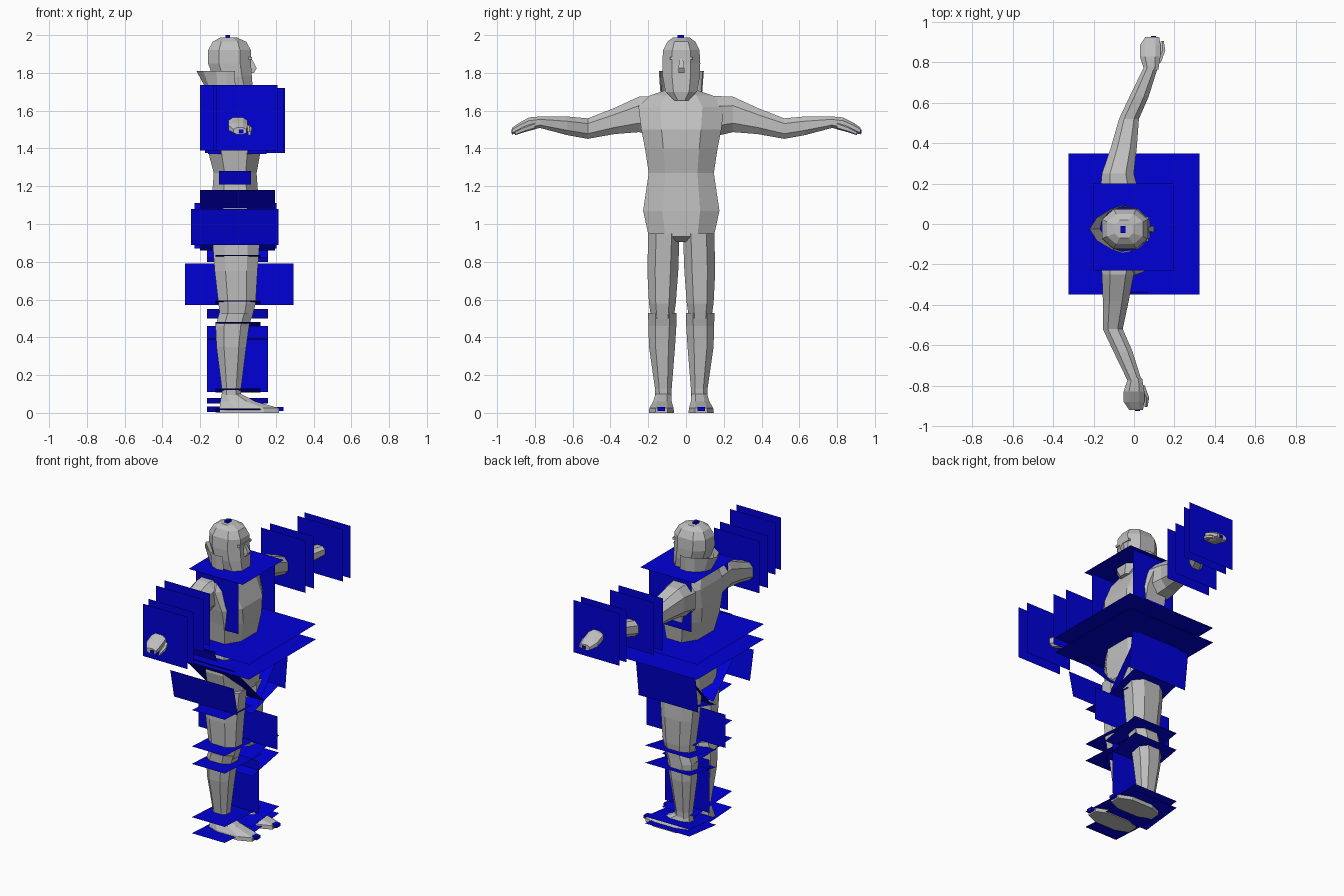
import bpy, bmesh, math
from mathutils import Vector

def material(name, rgb):
    m = bpy.data.materials.new(name)
    m.diffuse_color = (*rgb, 1)
    return m

GREY = material("body grey", (0.52, 0.52, 0.52))
BLUE = material("plane blue", (0.0, 0.0, 0.68))
MID = -0.025            # the body's mirror plane in y

def finish(name, bm, mat, fix=True):
    if fix:
        bmesh.ops.recalc_face_normals(bm, faces=bm.faces)
    me = bpy.data.meshes.new(name)
    bm.to_mesh(me)
    bm.free()
    me.materials.append(mat)
    ob = bpy.data.objects.new(name, me)
    bpy.context.collection.objects.link(ob)
    return ob

def loft(name, rings, axis="z", sides=8, power=0.8):
    """Rings are (position on axis, x centre, other centre, x radius, other radius)."""
    bm = bmesh.new()
    loops = []
    for p, cx, co, rx, ro in rings:
        loop = []
        for i in range(sides):
            a = 2 * math.pi * (i + 0.5) / sides
            c, s = math.cos(a), math.sin(a)
            x = cx + rx * math.copysign(abs(c) ** power, c) * 1.05
            o = co + ro * math.copysign(abs(s) ** power, s) * 1.05
            loop.append(bm.verts.new((x, o, p) if axis == "z" else (x, p, o)))
        loops.append(loop)
    for a, b in zip(loops, loops[1:]):
        for i in range(sides):
            j = (i + 1) % sides
            bm.faces.new((a[i], a[j], b[j], b[i]))
    bm.faces.new(loops[0])
    bm.faces.new(loops[-1])
    return finish(name, bm, GREY)

def plane(name, x0, x1, a, b):
    """Thin sheet spanning x0..x1 between two (y, z) points."""
    bm = bmesh.new()
    bm.faces.new([bm.verts.new(v) for v in
                  ((x0, *a), (x1, *a), (x1, *b), (x0, *b))])
    finish(name, bm, BLUE, False)

def box(name, lo, hi, mat=BLUE):
    bm = bmesh.new()
    bmesh.ops.create_cube(bm, size=1)
    for v in bm.verts:
        v.co = Vector([(l + h) / 2 + c * (h - l) for l, h, c in zip(lo, hi, v.co)])
    return finish(name, bm, mat)

# Torso
loft("torso", [(0.905, -0.015, MID, 0.09, 0.04), (0.935, -0.015, MID, 0.13, 0.175),
               (1.07, -0.015, MID, 0.13, 0.205), (1.27, -0.015, MID, 0.115, 0.175),
               (1.40, -0.02, MID, 0.145, 0.195), (1.50, -0.025, MID, 0.15, 0.215),
               (1.62, -0.05, MID, 0.12, 0.23), (1.68, -0.06, MID, 0.09, 0.17),
               (1.71, -0.06, MID, 0.07, 0.08)])

# Neck, head, nose, brow
loft("neck", [(1.66, -0.06, MID, 0.08, 0.09), (1.78, -0.05, MID, 0.075, 0.075)])
loft("head", [(1.655, 0.035, MID, 0.035, 0.04), (1.70, 0.0, MID, 0.08, 0.085),
              (1.78, -0.03, MID, 0.105, 0.1), (1.85, -0.045, MID, 0.115, 0.102),
              (1.92, -0.045, MID, 0.115, 0.098), (1.965, -0.045, MID, 0.09, 0.075),
              (1.987, -0.05, MID, 0.045, 0.045)])
loft("nose", [(1.80, 0.065, MID, 0.025, 0.02), (1.825, 0.075, MID, 0.03, 0.02),
              (1.88, 0.06, MID, 0.012, 0.01)], sides=4)
box("brow", (0.03, MID - 0.06, 1.87), (0.073, MID + 0.06, 1.885), GREY)

# Upturned collar, open at the front, peaked at the back
bm = bmesh.new()
rows = []
for i in range(9):
    a = math.radians(68 + 28 * i)
    back = max(0, -math.cos(a)) ** 2
    low = bm.verts.new((-0.05 + 0.10 * math.cos(a), MID + 0.11 * math.sin(a), 1.68))
    top = bm.verts.new((-0.05 + (0.09 + 0.08 * back) * math.cos(a),
                        MID + 0.12 * math.sin(a), 1.81))
    rows.append((low, top))
for (a, b), (c, d) in zip(rows, rows[1:]):
    bm.faces.new((a, c, d, b))
finish("collar", bm, GREY)

# Legs and feet
for side, s in (("right", -1), ("left", 1)):
    def y(off):
        return MID + s * off
    loft(side + "_thigh", [(0.50, -0.01, y(0.10), 0.085, 0.06),
                           (0.58, -0.005, y(0.10), 0.10, 0.072),
                           (0.75, -0.01, y(0.098), 0.115, 0.083),
                           (0.95, -0.01, y(0.092), 0.13, 0.084)])
    loft(side + "_calf", [(0.05, -0.035, y(0.095), 0.05, 0.042),
                          (0.13, -0.035, y(0.095), 0.052, 0.045),
                          (0.35, -0.035, y(0.102), 0.08, 0.07),
                          (0.46, -0.03, y(0.10), 0.09, 0.075),
                          (0.53, -0.01, y(0.10), 0.09, 0.077)])
    loft(side + "_foot", [(0.0, 0.06, y(0.105), 0.16, 0.068),
                          (0.025, 0.06, y(0.105), 0.16, 0.065),
                          (0.06, 0.0, y(0.10), 0.095, 0.05),
                          (0.10, -0.035, y(0.095), 0.052, 0.042)])
    box(side + "_toe_marker", (0.205, y(0.105) - 0.02, 0.01), (0.24, y(0.105) + 0.02, 0.03))

# Arms and hands: the left reaches a little further forward
for side, s, dx, dy in (("right", -1, 0.0, 0.0), ("left", 1, 0.08, 0.005)):
    loft(side + "_arm", [(s * 0.14, -0.07, 1.57, 0.10, 0.11),
                         (s * 0.25, -0.08, 1.58, 0.08, 0.095),
                         (s * 0.38, -0.09 + dx * 0.5, 1.545, 0.065, 0.07),
                         (s * 0.52, -0.105 + dx, 1.505, 0.05, 0.055),
                         (s * 0.63, -0.055 + dx, 1.52, 0.048, 0.05),
                         (s * 0.78, 0.005 + dx, 1.54, 0.035, 0.03)], axis="y")
    loft(side + "_hand", [(s * 0.765, 0.005 + dx, 1.54, 0.036, 0.03),
                          (s * 0.83, 0.0 + dx, 1.53, 0.052, 0.035),
                          (s * (0.88 + dy), 0.0 + dx, 1.51, 0.052, 0.028),
                          (s * (0.92 + dy), 0.01 + dx, 1.492, 0.035, 0.018)], axis="y")
    loft(side + "_thumb", [(s * 0.80, 0.035 + dx, 1.52, 0.02, 0.018),
                           (s * 0.86, 0.062 + dx, 1.50, 0.014, 0.014),
                           (s * 0.905, 0.06 + dx, 1.48, 0.008, 0.01)], axis="y", sides=6)
    t = sorted((s * (0.895 + dy), s * (0.925 + dy)))
    box(side + "_hand_marker", (0.005 + dx, t[0], 1.48), (0.03 + dx, t[1], 1.50))
box("head_marker", (-0.067, -0.045, 1.98), (-0.042, -0.01, 2.0))

# Horizontal sheets through the neck and waist
plane("neck_sheet", -0.2, 0.195, (-0.23, 1.715), (0.2, 1.715))
for z in (1.27, 1.17):
    plane("waist_sheet", -0.325, 0.325, (-0.35, z), (0.35, z))

# Upright sheets across the arms
for yy, x0, x1, z0 in ((-0.21, -0.16, 0.15, 1.37), (-0.48, -0.2, 0.13, 1.39),
                       (-0.57, -0.2, 0.15, 1.39), (-0.75, -0.13, 0.205, 1.39),
                       (-0.825, -0.115, 0.21, 1.39), (0.17, -0.16, 0.15, 1.37),
                       (0.49, -0.175, 0.15, 1.375), (0.57, -0.165, 0.155, 1.375),
                       (0.75, -0.09, 0.24, 1.375), (0.815, -0.085, 0.25, 1.375)):
    plane("arm_sheet", x0, x1, (yy, z0), (yy, z0 + 0.345))
plane("right_underarm_sheet", -0.1, 0.07, (-0.34, 1.28), (-0.32, 1.21))

# Tilted sheets at the hips
plane("right_hip_sheet", -0.25, 0.215, (-0.35, 1.08), (-0.31, 0.89))
plane("left_hip_sheet", -0.23, 0.205, (0.23, 1.11), (0.2, 0.87))
plane("right_groin_sheet", -0.2, 0.195, (-0.32, 1.18), (0.0, 0.86))
plane("left_groin_sheet", -0.165, 0.16, (0.23, 1.12), (-0.03, 0.82))

# Sheets across the legs, slightly tilted with each leg
for z in (0.825, 0.585, 0.47, 0.118, 0.012):
    plane("right_leg_sheet", -0.12, 0.12, (-0.31, z + 0.01), (0.08, z - 0.01))
for z, d in ((0.84, 0.04), (0.525, 0.025), (0.41, 0.025), (0.065, 0.015), (0.02, 0.015)):
    plane("left_leg_sheet", -0.165, 0.16, (0.2, z + d), (-0.08, z - d))

# Upright sheets between the legs
plane("thigh_divider", -0.28, 0.295, (-0.01, 0.57), (-0.01, 0.79))
plane("calf_divider", -0.165, 0.16, (-0.01, 0.11), (-0.01, 0.46))
